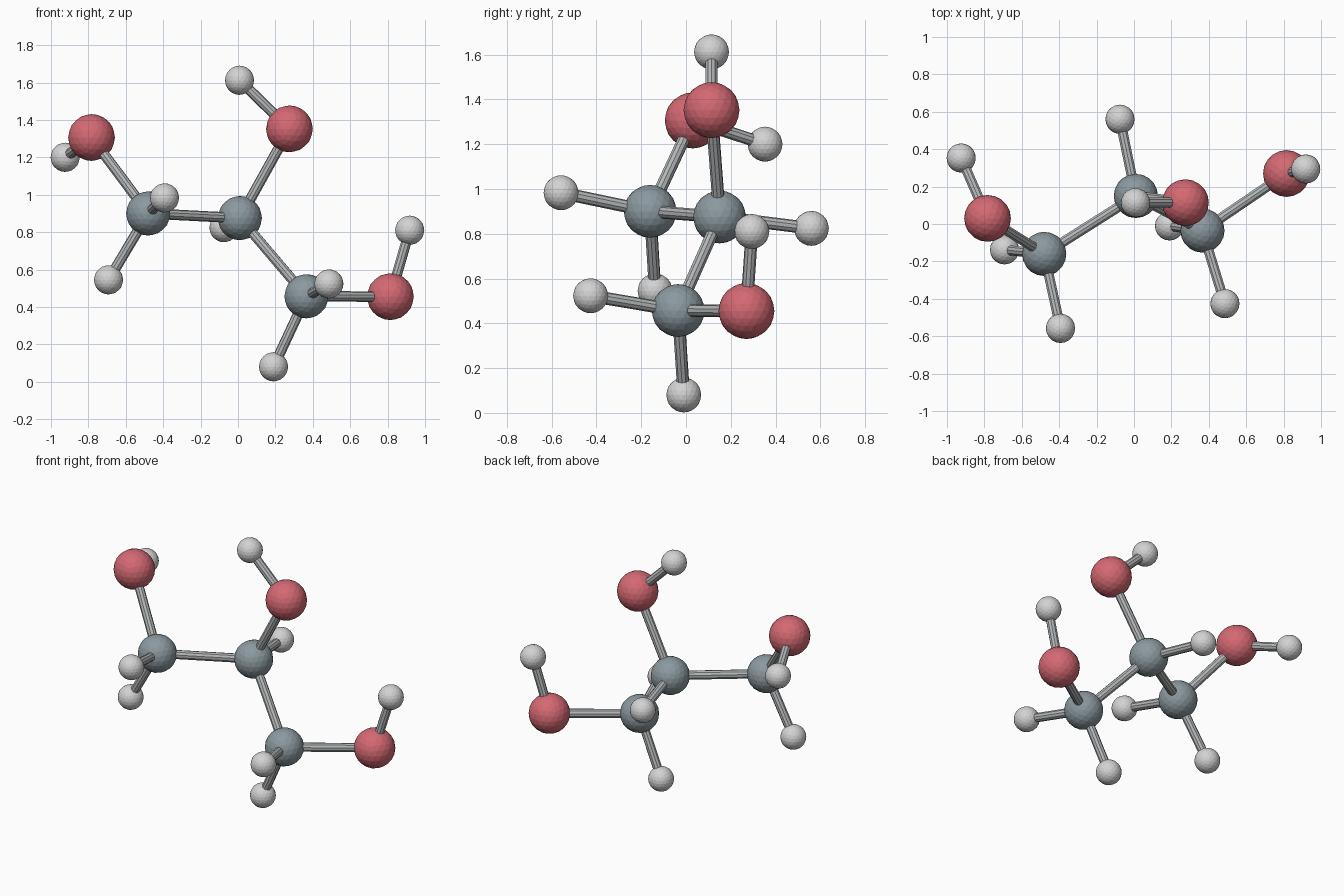
import bpy
from mathutils import Vector

if "Cube" in bpy.data.objects:
    bpy.data.objects.remove(bpy.data.objects["Cube"], do_unlink=True)


def material(name, rgb):
    m = bpy.data.materials.new(name)
    m.use_nodes = True
    m.diffuse_color = (*rgb, 1)
    m.node_tree.nodes["Principled BSDF"].inputs["Base Color"].default_value = (*rgb, 1)
    return m


# Radius and colour of each kind of atom
KINDS = {
    "carbon": (0.118, material("slate grey", (0.26, 0.32, 0.35))),
    "oxygen": (0.125, material("soft red", (0.66, 0.14, 0.17))),
    "hydrogen": (0.078, material("pale grey", (0.65, 0.65, 0.65))),
}
BOND_MATERIAL = material("bond grey", (0.46, 0.48, 0.49))
BOND_RADIUS = 0.028

# Atom name: kind, centre, name of the atom it is bonded to
ATOMS = {
    "middle_carbon": ("carbon", (0.01, 0.15, 0.875), None),
    "right_carbon": ("carbon", (-0.48, -0.16, 0.90), "middle_carbon"),
    "left_carbon": ("carbon", (0.366, -0.035, 0.457), "middle_carbon"),
    "right_oxygen": ("oxygen", (-0.783, 0.03, 1.306), "right_carbon"),
    "top_oxygen": ("oxygen", (0.275, 0.114, 1.352), "middle_carbon"),
    "left_oxygen": ("oxygen", (0.815, 0.27, 0.455), "left_carbon"),
    "right_end_hydrogen": ("hydrogen", (-0.924, 0.353, 1.20), "right_oxygen"),
    "top_end_hydrogen": ("hydrogen", (0.008, 0.114, 1.612), "top_oxygen"),
    "left_end_hydrogen": ("hydrogen", (0.918, 0.294, 0.81), "left_oxygen"),
    "right_front_hydrogen": ("hydrogen", (-0.393, -0.558, 0.983), "right_carbon"),
    "right_lower_hydrogen": ("hydrogen", (-0.692, -0.138, 0.545), "right_carbon"),
    "middle_back_hydrogen": ("hydrogen", (-0.075, 0.56, 0.824), "middle_carbon"),
    "left_front_hydrogen": ("hydrogen", (0.486, -0.426, 0.523), "left_carbon"),
    "left_lower_hydrogen": ("hydrogen", (0.19, -0.01, 0.08), "left_carbon"),
}


def finish(name, mat):
    ob = bpy.context.object
    ob.name = name
    ob.data.materials.append(mat)


for name, (kind, centre, partner) in ATOMS.items():
    # Faceted ball
    radius, mat = KINDS[kind]
    bpy.ops.mesh.primitive_ico_sphere_add(subdivisions=3, radius=radius, location=centre)
    finish(name, mat)
    # Rod from the partner's centre to this one
    if partner:
        start, end = Vector(ATOMS[partner][1]), Vector(centre)
        span = end - start
        bpy.ops.mesh.primitive_cylinder_add(
            vertices=10, radius=BOND_RADIUS, depth=span.length,
            location=(start + end) / 2,
            rotation=span.to_track_quat("Z", "Y").to_euler())
        finish(name + "_bond", BOND_MATERIAL)
